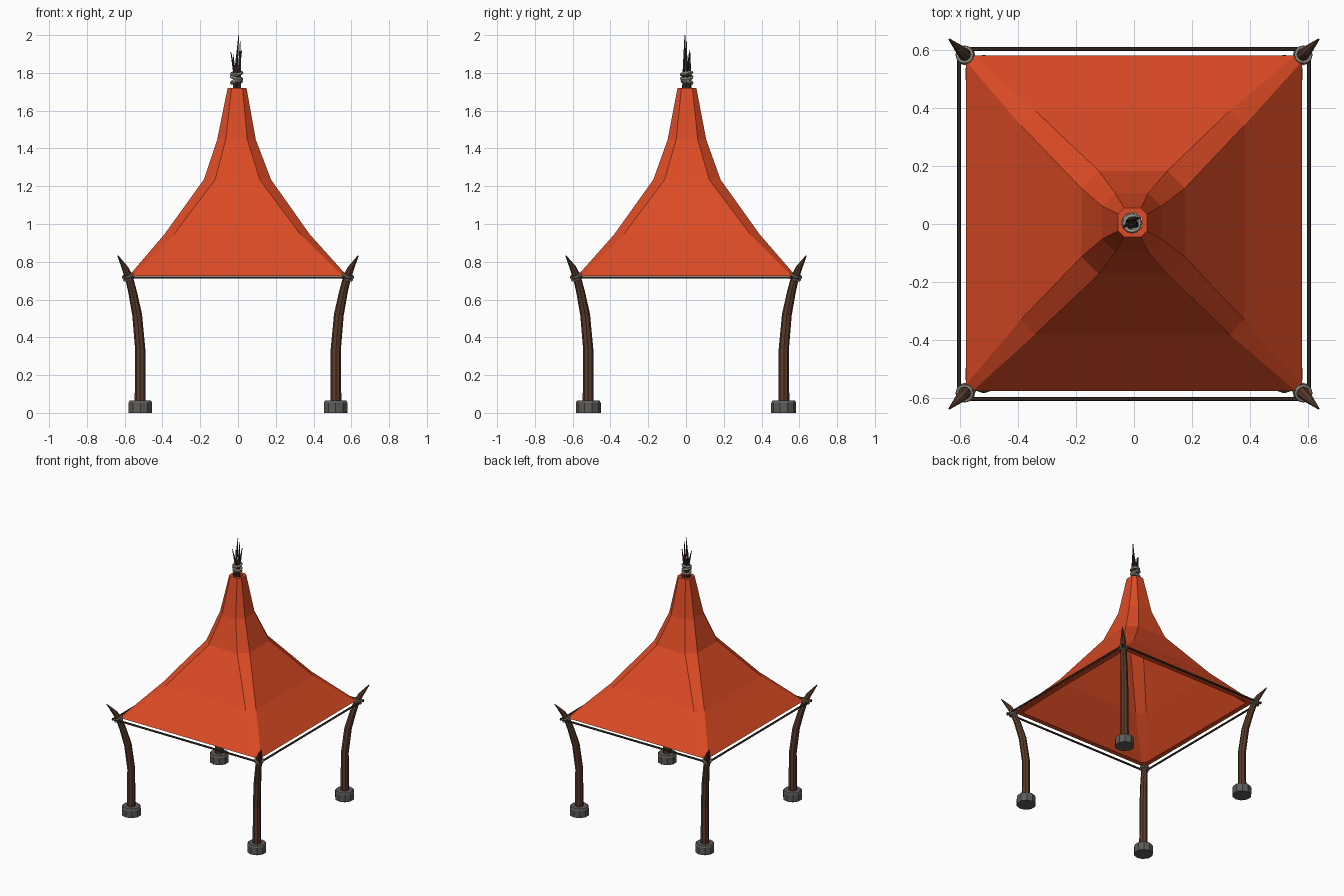
import bpy, bmesh, math
from mathutils import Vector

if "Cube" in bpy.data.objects:
    bpy.data.objects.remove(bpy.data.objects["Cube"])


def material(name, rgb):
    m = bpy.data.materials.new(name)
    m.diffuse_color = (*rgb, 1)
    m.use_nodes = True
    m.node_tree.nodes["Principled BSDF"].inputs["Base Color"].default_value = m.diffuse_color
    return m


CLOTH = material("orange cloth", (0.72, 0.07, 0.018))
WOOD = material("brown wood", (0.105, 0.045, 0.025))
DARK = material("dark wood", (0.055, 0.03, 0.02))
STONE = material("grey stone", (0.11, 0.105, 0.10))
ROPE = material("pale rope", (0.36, 0.33, 0.28))


def make_object(name, bm, mat):
    bmesh.ops.recalc_face_normals(bm, faces=bm.faces)
    me = bpy.data.meshes.new(name)
    bm.to_mesh(me)
    bm.free()
    me.materials.append(mat)
    ob = bpy.data.objects.new(name, me)
    bpy.context.collection.objects.link(ob)
    return ob


def bridge(bm, a, b):
    n = len(a)
    for i in range(n):
        bm.faces.new((a[i], a[(i + 1) % n], b[(i + 1) % n], b[i]))


def tube(name, path, radii, mat, sides=8, closed=False):
    """Sweep a round section along a path."""
    bm = bmesh.new()
    pts = [Vector(p) for p in path]
    n = len(pts)
    rings = []
    for i, p in enumerate(pts):
        if closed:
            t = pts[(i + 1) % n] - pts[i - 1]
        else:
            t = pts[min(i + 1, n - 1)] - pts[max(i - 1, 0)]
        t.normalize()
        ref = Vector((0, 0, 1)) if abs(t.z) < 0.6 else Vector((1, 0, 0))
        u = t.cross(ref).normalized()
        v = t.cross(u)
        rings.append([bm.verts.new(p + radii[i] * (u * math.cos(a) + v * math.sin(a)))
                      for a in (2 * math.pi * k / sides for k in range(sides))])
    for a, b in zip(rings, rings[1:]):
        bridge(bm, a, b)
    if closed:
        bridge(bm, rings[-1], rings[0])
    else:
        bm.faces.new(rings[0])
        bm.faces.new(rings[-1])
    return make_object(name, bm, mat)


def rope_ring(name, centre, radius, thick, tilt=(0, 0)):
    pts = []
    for k in range(12):
        a = 2 * math.pi * k / 12
        x, y = radius * math.cos(a), radius * math.sin(a)
        pts.append(Vector(centre) + Vector((x, y, tilt[0] * x + tilt[1] * y)))
    return tube(name, pts, [thick] * 12, ROPE, 6, True)


# Canopy: chamfered square sections (z, half width, chamfer, centre x, centre y)
SECTIONS = [(0.725, 0.578, 0.022, 0, 0.003), (0.945, 0.385, 0.05, -0.005, 0.005),
            (1.235, 0.178, 0.06, -0.003, 0.005), (1.447, 0.102, 0.045, -0.008, 0.005),
            (1.72, 0.05, 0.021, -0.005, 0.005)]


def section_ring(bm, s, inset=0.0):
    z, h, c, cx, cy = s
    h -= inset
    c = min(c, h * 0.6)
    k = h - c
    pts = [(h, -k), (h, k), (k, h), (-k, h), (-h, k), (-h, -k), (-k, -h), (k, -h)]
    return [bm.verts.new((cx + x, cy + y, z)) for x, y in pts]


bm = bmesh.new()
outer = [section_ring(bm, s) for s in SECTIONS]
inner = [section_ring(bm, s, d) for s, d in zip(SECTIONS, (0.035, 0.03, 0.025, 0.02, 0.017))]
loop = outer + inner[::-1]
for i in range(len(loop)):
    bridge(bm, loop[i], loop[(i + 1) % len(loop)])
make_object("canopy", bm, CLOTH)

# Corner posts with stone feet and rope lashings
POST = [(0.05, 0.518, 0.029), (0.34, 0.518, 0.027), (0.52, 0.534, 0.026), (0.64, 0.558, 0.023),
        (0.72, 0.578, 0.021), (0.765, 0.597, 0.018), (0.832, 0.636, 0.003)]
for sx, xname in ((-1, "left"), (1, "right")):
    for sy, yname in ((-1, "front"), (1, "back")):
        tag = f"{yname}_{xname}"
        tube(tag + "_post", [(sx * d, sy * d, z) for z, d, r in POST], [r for z, d, r in POST], WOOD, 8)
        tube(tag + "_foot", [(sx * 0.517, sy * 0.517, z) for z in (0, 0.053, 0.065)],
             [0.066, 0.066, 0.06], STONE, 10)
        for k, z in enumerate((0.712, 0.727)):
            d = 0.578 + k * 0.005
            rope_ring(f"{tag}_lashing_{k}", (sx * d, sy * d, z), 0.026, 0.006,
                      (-0.3 * sx, -0.3 * sy))

# Frame rails joining the posts
for s, a, b in ((-1, "front", "left"), (1, "back", "right")):
    tube(a + "_rail", [(-0.615, s * 0.603, 0.717), (0.615, s * 0.603, 0.717)], [0.007] * 2, DARK, 6)
    tube(b + "_rail", [(s * 0.603, -0.615, 0.717), (s * 0.603, 0.615, 0.717)], [0.007] * 2, DARK, 6)

# Bundle of poles poking out of the top: (base x, base y, tip x, tip y, tip z)
POLES = [(0.014, 0.012, -0.038, -0.012, 1.91), (-0.016, 0.012, 0.020, 0.020, 1.92),
         (-0.014, -0.014, 0.004, -0.006, 2.0), (0.012, -0.014, 0.012, 0.004, 1.97),
         (-0.002, 0.0, -0.026, 0.012, 1.90)]
for i, (bx, by, tx, ty, tz) in enumerate(POLES):
    base = Vector((bx - 0.008, by + 0.005, 1.66))
    tip = Vector((tx, ty, tz))
    tube(f"top_pole_{i}", [base, base.lerp(tip, 0.45), tip], [0.013, 0.010, 0.002], DARK, 6)

# Rope wrapped around the pole bundle
rope_ring("top_rope_lower", (-0.008, 0.005, 1.752), 0.026, 0.009, (0.15, -0.2))
rope_ring("top_rope_middle", (-0.008, 0.004, 1.774), 0.027, 0.009, (-0.25, 0.15))
rope_ring("top_rope_upper", (-0.007, 0.003, 1.797), 0.027, 0.009, (0.1, 0.2))
